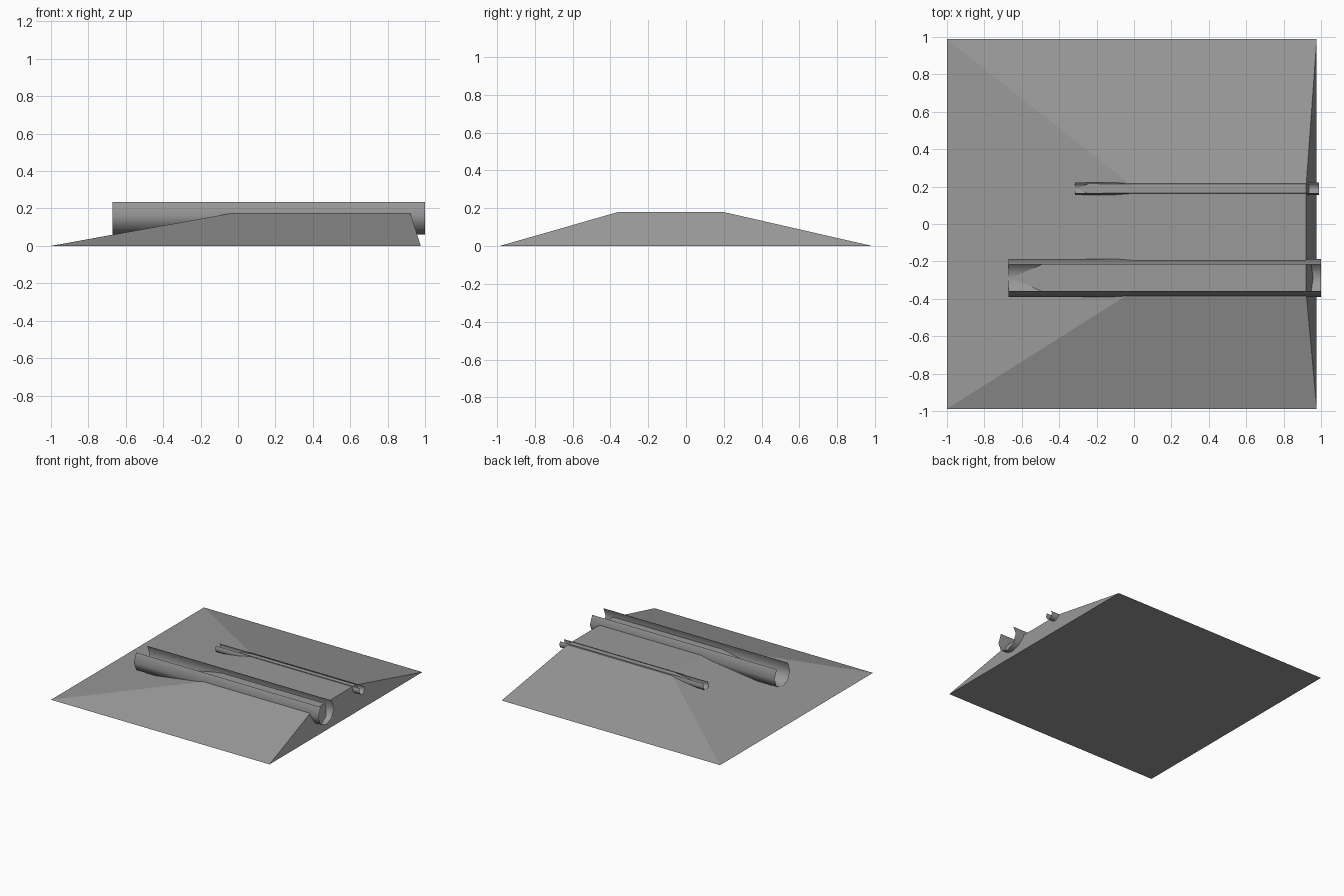
import bpy, bmesh, math

if "Cube" in bpy.data.objects:
    bpy.data.objects.remove(bpy.data.objects["Cube"])

# Plain mid grey
grey = bpy.data.materials.new("grey")
grey.diffuse_color = (0.319, 0.319, 0.319, 1)
grey.use_nodes = True
grey.node_tree.nodes["Principled BSDF"].inputs["Base Color"].default_value = grey.diffuse_color


def make_object(name, verts, faces):
    mesh = bpy.data.meshes.new(name)
    mesh.from_pydata(verts, [], faces)
    bm = bmesh.new()
    bm.from_mesh(mesh)
    bmesh.ops.recalc_face_normals(bm, faces=bm.faces)
    bm.to_mesh(mesh)
    bm.free()
    mesh.materials.append(grey)
    obj = bpy.data.objects.new(name, mesh)
    bpy.context.collection.objects.link(obj)
    return obj


def rect(x0, x1, y0, y1, z):
    return [(x0, y0, z), (x1, y0, z), (x1, y1, z), (x0, y1, z)]


def open_pipe(name, x0, x1, y, z, radius, segments=6):
    """Thin eight-sided pipe along x with its two top sides left out."""
    verts, faces = [], []
    for i in range(segments + 1):
        a = math.radians(45 + 270 * i / segments)  # measured from straight up
        for x in (x0, x1):
            verts.append((x, y + radius * math.sin(a), z + radius * math.cos(a)))
    for i in range(segments):
        k = 2 * i
        faces.append((k, k + 1, k + 3, k + 2))
    obj = make_object(name, verts, faces)
    for p in obj.data.polygons:
        p.use_smooth = True
    # outward-facing shell
    if obj.data.polygons[segments // 2].normal.z > 0:
        obj.data.flip_normals()
    return obj


# Sloped mound with off-centre flat top
mound_verts = rect(-1.0, 0.977, -0.988, 0.988, 0) + rect(-0.005, 0.92, -0.36, 0.2, 0.18)
mound_faces = [(3, 2, 1, 0), (4, 5, 6, 7)]
mound_faces += [(i, (i + 1) % 4, (i + 1) % 4 + 4, i + 4) for i in range(4)]
make_object("mound", mound_verts, mound_faces)

# Two half-sunk open channels
open_pipe("large_channel", -0.67, 1.0, -0.288, 0.163, 0.101)
open_pipe("small_channel", -0.315, 0.99, 0.189, 0.16, 0.034)
